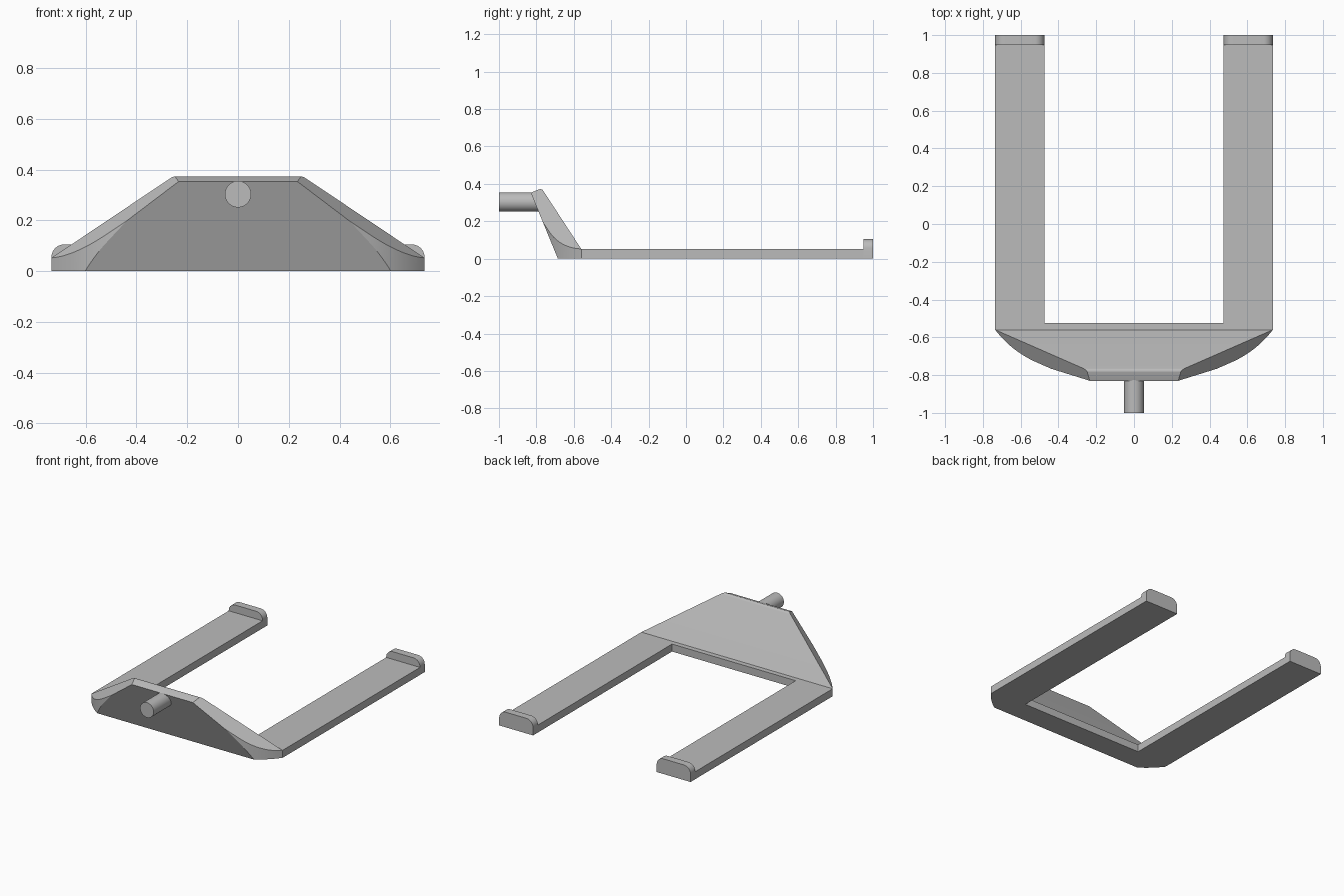
import bpy, bmesh
from math import sin, cos, radians, pi
from mathutils import Vector, Matrix

cube = bpy.data.objects.get("Cube")
if cube:
    bpy.data.objects.remove(cube, do_unlink=True)

grey = bpy.data.materials.new("plain grey")
grey.use_nodes = True
grey.diffuse_color = (0.5, 0.5, 0.5, 1)
grey.node_tree.nodes["Principled BSDF"].inputs["Base Color"].default_value = (0.5, 0.5, 0.5, 1)

HALF, INNER, THICK = 0.735, 0.475, 0.052   # half width, inner width, slab thickness
JOIN = -0.56                               # where slab meets sloping plate
LIP_Y = 0.948


def prism(points, direction):
    """Closed prism from an outline swept along a direction."""
    bm = bmesh.new()
    face = bm.faces.new([bm.verts.new(p) for p in points])
    new = bmesh.ops.extrude_face_region(bm, geom=[face], use_keep_orig=True)["geom"]
    bmesh.ops.translate(bm, vec=direction, verts=[v for v in new if isinstance(v, bmesh.types.BMVert)])
    bmesh.ops.recalc_face_normals(bm, faces=bm.faces)
    return bm


def cut(bm, point, normal):
    """Slice away everything on the normal side and cap the opening."""
    geom = bm.verts[:] + bm.edges[:] + bm.faces[:]
    bmesh.ops.bisect_plane(bm, geom=geom, dist=1e-4, plane_co=point,
                           plane_no=Vector(normal).normalized(), clear_outer=True)
    rim = [e for e in bm.edges if e.is_boundary]
    bmesh.ops.holes_fill(bm, edges=rim, sides=0)
    bmesh.ops.recalc_face_normals(bm, faces=bm.faces)


def open_joint(bm):
    """Remove the hidden face where plate and slab touch."""
    hidden = [f for f in bm.faces if all(abs(v.co.y - JOIN) < 1e-3 for v in f.verts)]
    bmesh.ops.delete(bm, geom=hidden, context="FACES")


def finish(bm, name):
    mesh = bpy.data.meshes.new(name)
    bm.to_mesh(mesh)
    bm.free()
    mesh.materials.append(grey)
    obj = bpy.data.objects.new(name, mesh)
    bpy.context.collection.objects.link(obj)
    bpy.ops.object.select_all(action="DESELECT")
    obj.select_set(True)
    bpy.context.view_layer.objects.active = obj
    bpy.ops.object.shade_smooth_by_angle(angle=radians(25))
    return obj


# U-shaped slab: cross bar and two arms
outline = [(HALF, JOIN), (HALF, LIP_Y), (INNER, LIP_Y), (INNER, -0.525)]
outline += [(-x, y) for x, y in reversed(outline)]
slab = prism([(x, y, 0) for x, y in outline], (0, 0, THICK))
open_joint(slab)
finish(slab, "arm_frame")

# Sloping front plate: rounded plan, sliced by its leaning faces
arc = []
for i in range(17):
    a = radians(-37.1 - 29 * i / 16)
    arc.append((0.297 + 0.549 * cos(a), -0.2287 + 0.549 * sin(a)))
arc[0] = (HALF, JOIN)
plan = arc + [(0, -0.96)] + [(-x, y) for x, y in reversed(arc)]
plate = prism([(x, y, 0) for x, y in plan], (0, 0, 0.5))
cut(plate, (0, -0.685, 0), (0, -0.353, -0.145))
cut(plate, (0, JOIN, THICK), (0, 1.53, 1))
cut(plate, (0, -0.83, 0.353), (0, -0.4, 1))
for side in (1, -1):
    cut(plate, (side * HALF, JOIN, THICK), (side * 0.01905, -0.0135, 0.0196))
crest = [e for e in plate.edges
         if all(v.co.z > 0.365 for v in e.verts) and e.calc_length() > 0.2]
bmesh.ops.bevel(plate, geom=crest, offset=0.014, segments=5, profile=0.5, affect="EDGES")
open_joint(plate)
finish(plate, "front_plate")

# Raised rounded lips at the arm ends
for side, name in ((1, "left_lip"), (-1, "right_lip")):
    r, top = 0.05, 0.105
    shape = [(INNER, 0), (HALF, 0)]
    for cx, start in ((HALF - r, 0), (INNER + r, pi / 2)):
        for i in range(9):
            a = start + i * pi / 16
            shape.append((cx + r * cos(a), top - r + r * sin(a)))
    lip = prism([(side * x, LIP_Y, z) for x, z in shape], (0, 1 - LIP_Y, 0))
    finish(lip, name)

# Round peg on the front
peg = bmesh.new()
bmesh.ops.create_cone(peg, cap_ends=True, segments=48, radius1=0.052, radius2=0.052, depth=0.22,
                      matrix=Matrix.Translation((0, -0.89, 0.303)) @ Matrix.Rotation(pi / 2, 4, "X"))
finish(peg, "front_peg")
